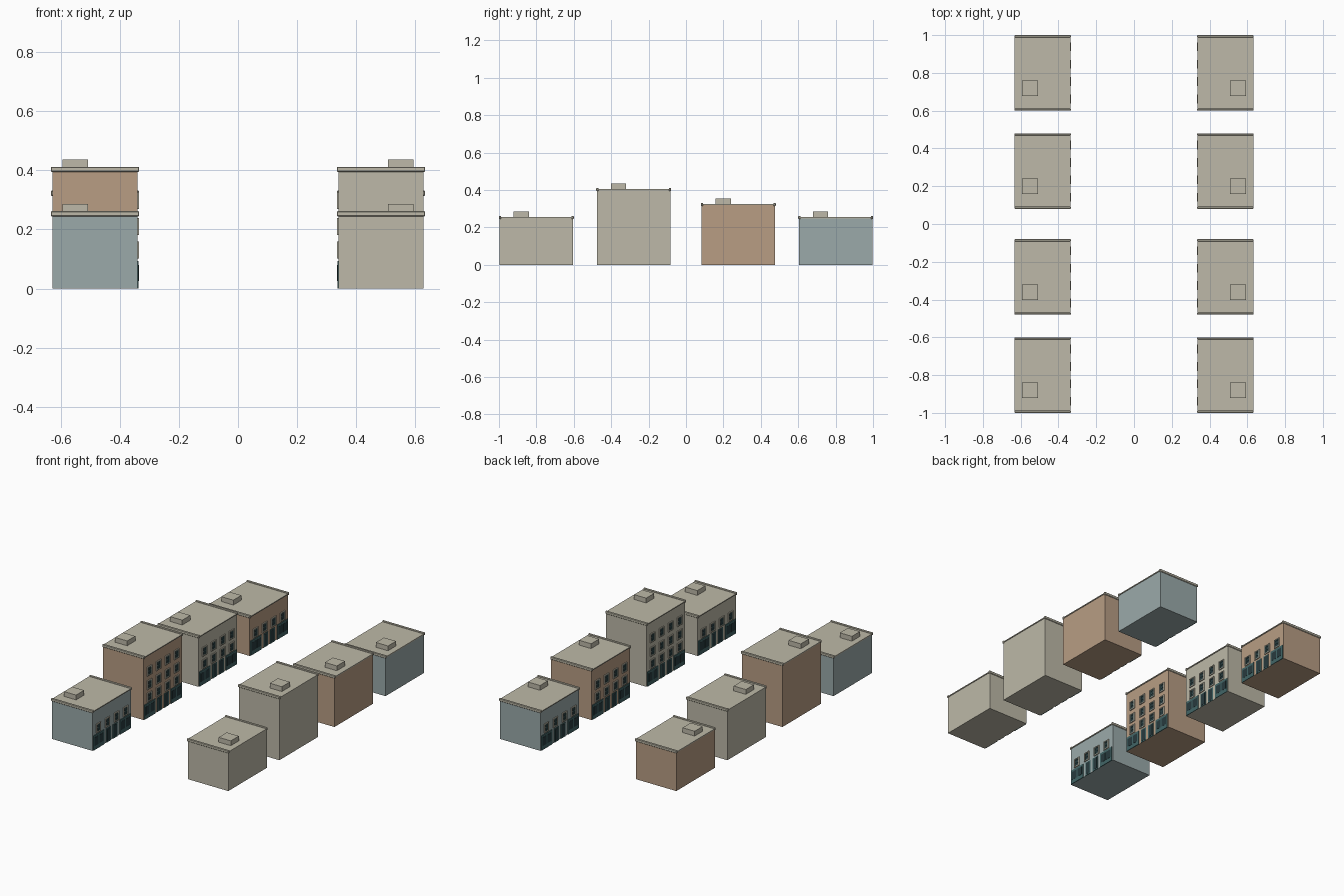
import bpy, bmesh
from mathutils import Vector

if "Cube" in bpy.data.objects:
    bpy.data.objects.remove(bpy.data.objects["Cube"])


def material(name, rgb):
    m = bpy.data.materials.new(name)
    lin = [((c / 255 + 0.055) / 1.055) ** 2.4 for c in rgb]
    m.diffuse_color = (*lin, 1)
    m.use_nodes = True
    m.node_tree.nodes["Principled BSDF"].inputs["Base Color"].default_value = m.diffuse_color
    return m


STONE = material("stone", (189, 185, 168))
TAN = material("tan_brick", (184, 157, 132))
BLUE = material("blue_plaster", (155, 170, 170))
TEAL = material("teal_wood", (66, 102, 103))
GLASS = material("dark_glass", (40, 58, 62))

INNER, OUTER = 0.34, 0.628   # street wall and back wall, distance from the street axis
WIDTH = 0.392
FLOORS = [0.130, 0.210, 0.298]   # window centre heights
COLUMNS = [-0.138, -0.046, 0.046, 0.138]


def add_box(bm, x, y, z):
    """Box from three (low, high) ranges."""
    vs = [bm.verts.new((a, b, c)) for a in x for b in y for c in z]
    for f in ((0, 1, 3, 2), (4, 6, 7, 5), (0, 4, 5, 1), (2, 3, 7, 6), (0, 2, 6, 4), (1, 5, 7, 3)):
        bm.faces.new([vs[i] for i in f])


def part(name, mat, boxes, side, yc, bevel=0):
    """One object made of boxes, mirrored to its side of the street."""
    bm = bmesh.new()
    for x, y, z in boxes:
        add_box(bm, x, y, z)
    for v in bm.verts:
        v.co = Vector((v.co.x * side, v.co.y + yc, v.co.z))
    bmesh.ops.recalc_face_normals(bm, faces=bm.faces)
    me = bpy.data.meshes.new(name)
    bm.to_mesh(me)
    bm.free()
    me.materials.append(mat)
    ob = bpy.data.objects.new(name, me)
    bpy.context.collection.objects.link(ob)
    if bevel:
        mod = ob.modifiers.new("bevel", "BEVEL")
        mod.width = bevel
        mod.segments = 1


def frame(yc, zc, w, h, t, depth):
    """Four bars around an opening on the street wall."""
    x = (INNER - depth, INNER + 0.002)
    y0, y1, z0, z1 = yc - w / 2, yc + w / 2, zc - h / 2, zc + h / 2
    return [(x, (y0, y0 + t), (z0, z1)), (x, (y1 - t, y1), (z0, z1)),
            (x, (y0 + t, y1 - t), (z0, z0 + t)), (x, (y0 + t, y1 - t), (z1 - t, z1))]


def plate(yc, zc, w, h, depth):
    return ((INNER - depth, INNER + 0.002), (yc - w / 2, yc + w / 2), (zc - h / 2, zc + h / 2))


def building(side, yc, height, wall, rows):
    hw = WIDTH / 2
    # Walls, roof and roof hatch
    part("walls", wall, [((INNER, OUTER), (-hw, hw), (0, height))], side, yc)
    part("roof", STONE, [((INNER - 0.005, OUTER + 0.004), (-hw, hw),
                          (height - 0.001, height + 0.005))], side, yc)
    part("roof_hatch", STONE, [((0.508, 0.594), (-0.122, -0.040),
                                (height, height + 0.036))], side, yc)
    # Copings along both end walls
    copings = [((INNER - 0.006, OUTER + 0.005), (s * (hw - 0.002) - 0.006, s * (hw - 0.002) + 0.006),
                (height - 0.006, height + 0.012)) for s in (-1, 1)]
    part("end_copings", STONE, copings, side, yc, 0.003)
    # Upper windows: surround, glass and glazing bars
    trims, panes, bars = [], [], []
    for z in FLOORS[:rows]:
        for y in COLUMNS:
            trims += frame(y, z, 0.046, 0.058, 0.006, 0.006)
            panes.append(plate(y, z, 0.036, 0.048, 0.001))
            bars += frame(y, z, 0.034, 0.046, 0.004, 0.003)
            bars.append(plate(y, z, 0.026, 0.004, 0.003))
    part("window_surrounds", STONE, trims, side, yc)
    part("window_glass", GLASS, panes, side, yc)
    part("window_bars", TEAL, bars, side, yc)
    # Shopfronts at both ends of the ground floor
    shops, shop_glass = [], []
    for y in (-0.135, 0.135):
        shops.append(plate(y, 0.047, 0.11, 0.094, 0.004))
        for d in (-0.025, 0.025):
            shop_glass.append(plate(y + d, 0.053, 0.040, 0.054, 0.005))
    part("shopfronts", TEAL, shops, side, yc)
    part("shop_glass", GLASS, shop_glass, side, yc)
    # Pair of doors in the middle
    doors = [plate(y, 0.045, 0.046, 0.09, 0.003) for y in (-0.034, 0.034)]
    door_glass = [plate(y, 0.046, 0.032, 0.076, 0.004) for y in (-0.034, 0.034)]
    part("doors", TEAL, doors, side, yc)
    part("door_glass", GLASS, door_glass, side, yc)


# Two facing rows along the street: side, centre, height, wall colour, window rows
for spec in [(-1, -0.80, 0.25, BLUE, 1), (-1, -0.28, 0.40, TAN, 3),
             (-1, 0.28, 0.32, STONE, 2), (-1, 0.80, 0.25, TAN, 1),
             (1, -0.80, 0.25, STONE, 1), (1, -0.28, 0.40, STONE, 3),
             (1, 0.28, 0.32, TAN, 2), (1, 0.80, 0.25, BLUE, 1)]:
    building(*spec)
